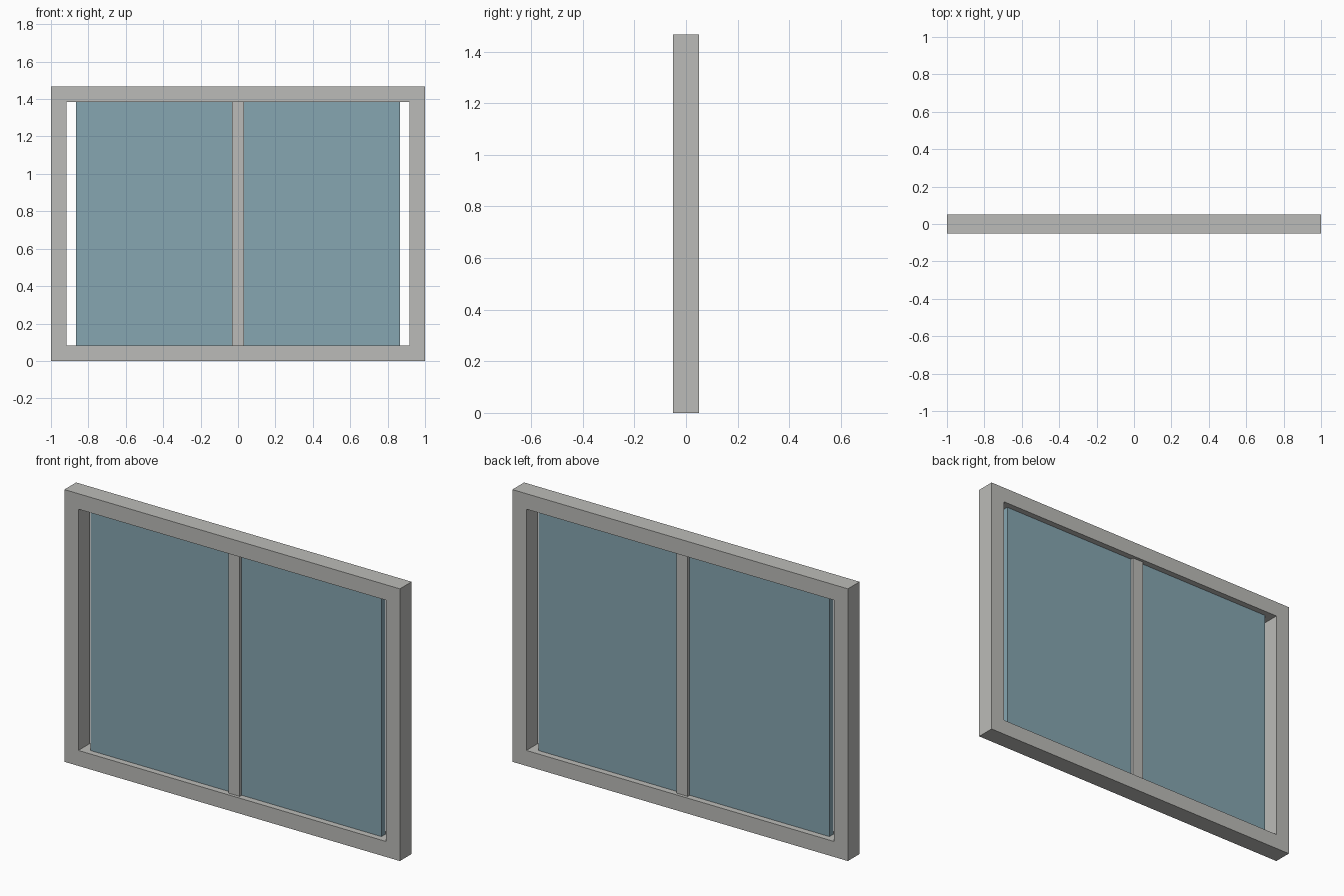
import bpy, bmesh

if "Cube" in bpy.data.objects:
    bpy.data.objects.remove(bpy.data.objects["Cube"])

U = 1 / 30            # design unit
W, H, D = 60 * U, 44 * U, 3 * U
BORDER = 2.5 * U


def material(name, rgb):
    m = bpy.data.materials.new(name)
    m.diffuse_color = (*rgb, 1)
    m.use_nodes = True
    m.node_tree.nodes["Principled BSDF"].inputs["Base Color"].default_value = m.diffuse_color
    return m


grey = material("warm_grey", (0.50, 0.50, 0.48))
blue = material("glass_blue", (0.24, 0.38, 0.44))


def add_object(name, bm, mat):
    bmesh.ops.recalc_face_normals(bm, faces=bm.faces)
    mesh = bpy.data.meshes.new(name)
    bm.to_mesh(mesh)
    bm.free()
    mesh.materials.append(mat)
    obj = bpy.data.objects.new(name, mesh)
    bpy.context.collection.objects.link(obj)
    return obj


def add_box(name, size, mat):
    bm = bmesh.new()
    bmesh.ops.create_cube(bm, size=1)
    bmesh.ops.scale(bm, vec=size, verts=bm.verts)
    bmesh.ops.translate(bm, vec=(0, 0, H / 2), verts=bm.verts)
    return add_object(name, bm, mat)


# Outer frame: a rectangular ring, extruded through its depth
bm = bmesh.new()


def rectangle(inset):
    x, z0, z1 = W / 2 - inset, inset, H - inset
    return [bm.verts.new((a, -D / 2, b)) for a, b in ((-x, z0), (x, z0), (x, z1), (-x, z1))]


outer, inner = rectangle(0), rectangle(BORDER)
for i in range(4):
    j = (i + 1) % 4
    bm.faces.new((outer[i], outer[j], inner[j], inner[i]))
ring = bmesh.ops.extrude_face_region(bm, geom=bm.faces[:], use_keep_orig=True)
back = [v for v in ring["geom"] if isinstance(v, bmesh.types.BMVert)]
bmesh.ops.translate(bm, vec=(0, D, 0), verts=back)
add_object("window_frame", bm, grey)

# Glass pane, narrower than the opening, and the centre upright
opening = H - 2 * BORDER
add_box("glass_pane", (52 * U, U, opening), blue)
add_box("centre_mullion", (2 * U, 2 * U, opening), grey)
